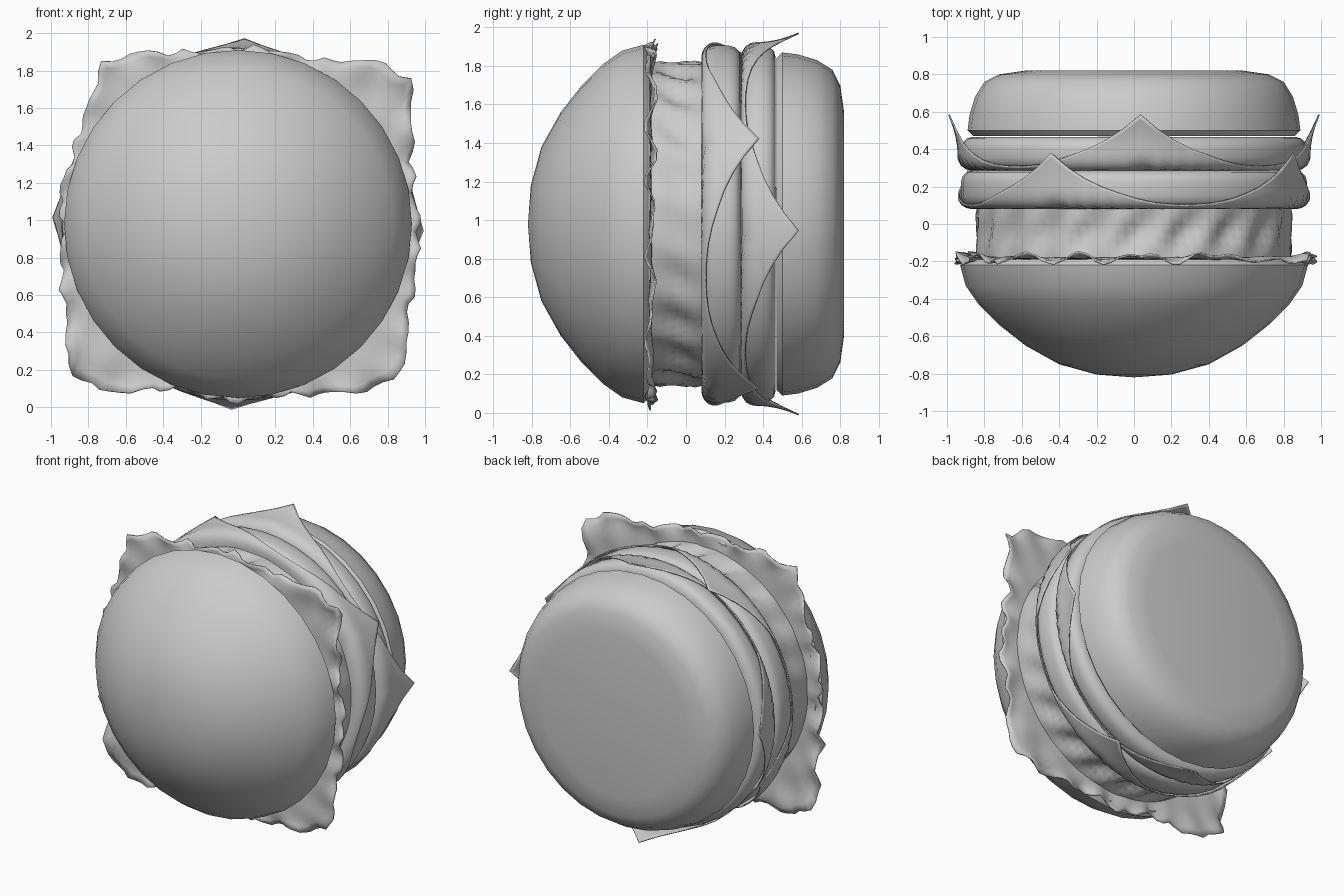
import bpy, bmesh
from math import sin, cos, pi, tau, sqrt, radians

if "Cube" in bpy.data.objects:
    bpy.data.objects.remove(bpy.data.objects["Cube"], do_unlink=True)

CENTRE_Z = 0.98

grey = bpy.data.materials.new("plain_grey")
grey.use_nodes = True
colour = (0.6, 0.6, 0.6, 1)
grey.diffuse_color = colour
grey.node_tree.nodes["Principled BSDF"].inputs["Base Color"].default_value = colour


def polar_surface(name, place, segments, rings, thickness=0, crease=40):
    """Grid around the y axis; place(angle, ring) gives (radius, y)."""
    bm = bmesh.new()
    grid = []
    for ring in range(rings):
        row = []
        for s in range(segments):
            a = tau * s / segments
            r, y = place(a, ring)
            row.append(bm.verts.new((r * cos(a), y, CENTRE_Z + r * sin(a))))
        grid.append(row)
    for low, high in zip(grid, grid[1:]):
        for s in range(segments):
            n = (s + 1) % segments
            bm.faces.new((low[s], low[n], high[n], high[s]))
    bmesh.ops.remove_doubles(bm, verts=bm.verts, dist=0.0001)
    bmesh.ops.recalc_face_normals(bm, faces=bm.faces)
    mesh = bpy.data.meshes.new(name)
    bm.to_mesh(mesh)
    bm.free()
    mesh.materials.append(grey)
    obj = bpy.data.objects.new(name, mesh)
    bpy.context.collection.objects.link(obj)
    if thickness:
        solid = obj.modifiers.new("thickness", "SOLIDIFY")
        solid.thickness = thickness
        solid.offset = 0
    bpy.ops.object.select_all(action="DESELECT")
    obj.select_set(True)
    bpy.context.view_layer.objects.active = obj
    bpy.ops.object.shade_smooth_by_angle(angle=radians(crease))
    return obj


def lathe(name, profile, segments=32):
    return polar_surface(name, lambda a, i: profile[i], segments, len(profile))


# Buns
lathe("top_bun", [(0, -0.82), (0.2, -0.805), (0.4, -0.75), (0.58, -0.65),
                  (0.72, -0.54), (0.83, -0.43), (0.9, -0.33), (0.93, -0.22),
                  (0.9, -0.19), (0, -0.19)])
lathe("bottom_bun", [(0, 0.47), (0.86, 0.47), (0.89, 0.5), (0.88, 0.58),
                     (0.85, 0.68), (0.8, 0.76), (0.72, 0.8), (0.58, 0.82), (0, 0.82)])

# Patties with rounded rims
for name, y0, y1 in (("upper_patty", 0.09, 0.285), ("lower_patty", 0.295, 0.465)):
    f = 0.06
    rim = [(0.865 + f * sin(a), y0 + f - f * cos(a)) for a in (0, pi / 6, pi / 3, pi / 2)]
    back = [(r, y0 + y1 - y) for r, y in reversed(rim)]
    lathe(name, [(0, y0)] + rim + back + [(0, y1)], 40)


# Filling with slanted folds
def folds(a, i):
    t = i / 6
    y = -0.18 + 0.27 * t
    if i in (0, 6):
        return 0.84, y
    depth = (0.3 + 0.7 * abs(sin(a))) * sin(pi * t)
    return 0.85 - 0.03 * depth * (1 + sin(20 * a + 4 * t)), y


polar_surface("folded_filling", folds, 120, 7)


# Square cheese slices draped over the patties
def cheese(name, y0, turn, flare):
    fold, bend, half, steps = 0.87, 0.07, 0.92, 16

    def place(a, i):
        off = (a - turn + pi / 4) % (pi / 2) - pi / 4
        edge = half / cos(pi / 4 - abs(off))
        r = 0.75 + (edge - 0.75) * i / (steps - 1)
        over = r - fold
        if over <= 0:
            return r, y0
        arc = min(over / bend, pi / 2)
        hang = max(over - bend * pi / 2, 0)
        lean = flare * (hang / (half * sqrt(2) - fold - bend * pi / 2)) ** 2
        return fold + bend * sin(arc) + lean, y0 + bend * (1 - cos(arc)) + 0.7 * hang

    # Segments start on the slice's own corner so the tips stay sharp
    obj = polar_surface(name, lambda a, i: place(a + turn, i), 64, steps, 0.008)
    spin = -turn
    for v in obj.data.vertices:
        x, z = v.co.x, v.co.z - CENTRE_Z
        v.co.x = x * cos(spin) + z * sin(spin)
        v.co.z = CENTRE_Z - x * sin(spin) + z * cos(spin)


cheese("upper_cheese", 0.085, radians(27.5), 0.02)
cheese("lower_cheese", 0.29, radians(-2), 0.05)

# Ragged lettuce leaf, edge radius in hundredths every ten degrees
LEAF = [97, 95, 99, 107, 120, 114, 100, 95, 95, 94, 94, 97,
        106, 112, 103, 98, 95, 97, 93, 96, 100, 105, 119, 116,
        103, 92, 94, 95, 93, 97, 104, 115, 117, 104, 100, 97]


def leaf(a, i):
    t = i / 9
    p = a / tau * len(LEAF)
    k = int(p + 1e-6)
    mix = p - k
    edge = LEAF[k % 36] * (1 - mix) + LEAF[(k + 1) % 36] * mix
    edge = edge / 100 + 0.012 * sin(31 * a) + 0.008 * sin(47 * a + 1)
    r = 0.7 + (edge - 0.7) * t
    wave = sin(17 * a + 14 * r) + 0.6 * sin(29 * a - 9 * r)
    return r, -0.182 + 0.022 * wave * t ** 3


polar_surface("lettuce", leaf, 144, 10, 0.008, 60)
